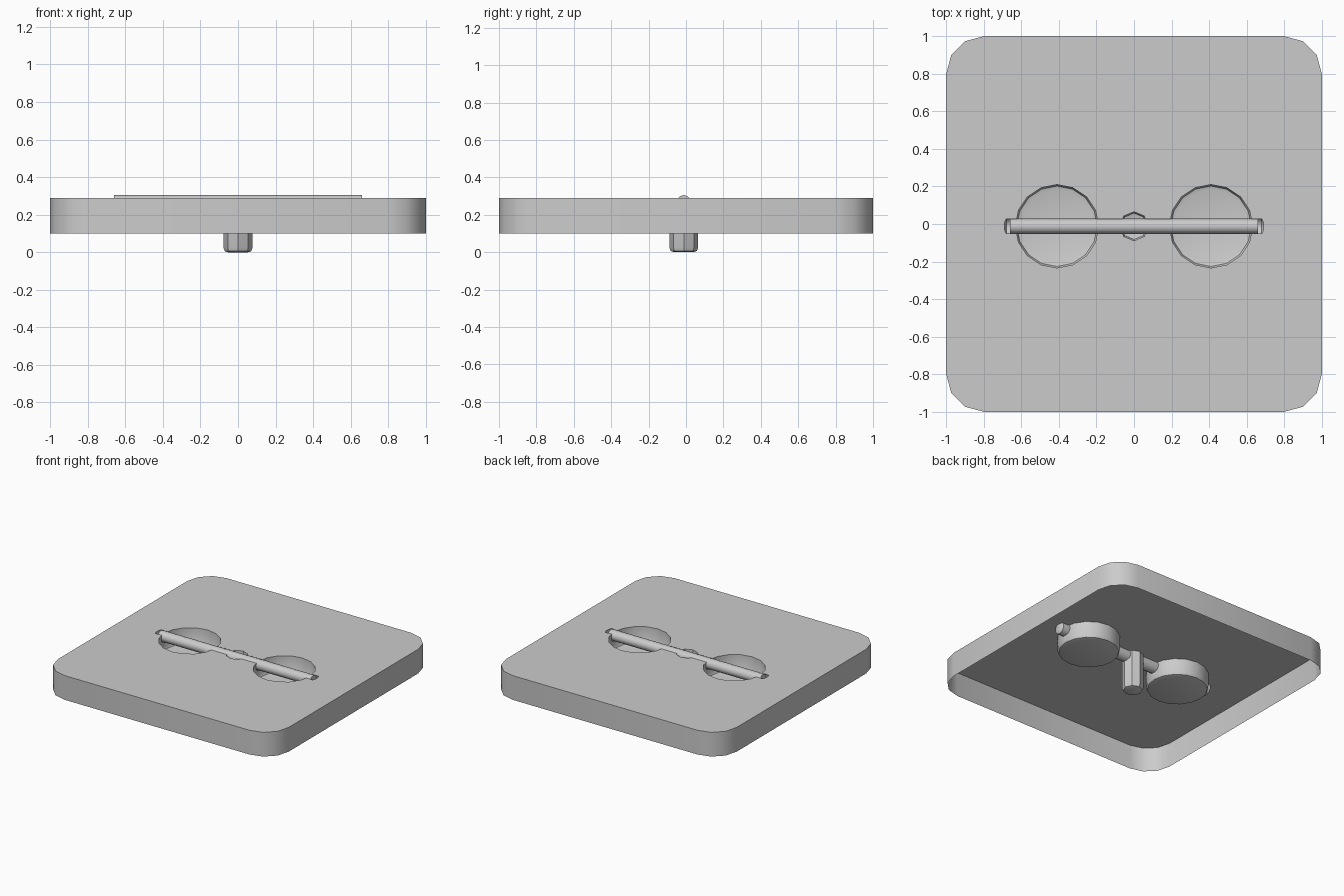
import bpy, bmesh, math
from mathutils import Matrix

if "Cube" in bpy.data.objects:
    bpy.data.objects.remove(bpy.data.objects["Cube"])

CY = -0.012      # depth position of the handle assembly
TOP = 0.29       # plate surface
ROD_Z = 0.265


def make_object(name, bm):
    bmesh.ops.recalc_face_normals(bm, faces=bm.faces)
    mesh = bpy.data.meshes.new(name)
    bm.to_mesh(mesh)
    bm.free()
    ob = bpy.data.objects.new(name, mesh)
    bpy.context.collection.objects.link(ob)
    return ob


def turned(name, profile, sides, matrix, phase=0.0):
    """Closed turned solid from (radius, height) rings."""
    bm = bmesh.new()
    rings = []
    for r, z in profile:
        rings.append([bm.verts.new((r * math.cos(phase + 2 * math.pi * i / sides),
                                    r * math.sin(phase + 2 * math.pi * i / sides), z))
                      for i in range(sides)])
    for a, b in zip(rings, rings[1:]):
        for i in range(sides):
            j = (i + 1) % sides
            bm.faces.new((a[i], a[j], b[j], b[i]))
    bm.faces.new(rings[0])
    bm.faces.new(rings[-1])
    bm.transform(matrix)
    return make_object(name, bm)


def smooth(ob, angle):
    bpy.ops.object.select_all(action='DESELECT')
    ob.select_set(True)
    bpy.context.view_layer.objects.active = ob
    bpy.ops.object.shade_smooth_by_angle(angle=math.radians(angle))


# Deep rounded block, later trimmed to a thin open cover
bm = bmesh.new()
outline = []
for k in range(4):
    sx, sy = ((1, 1), (-1, 1), (-1, -1), (1, -1))[k]
    for s in range(4):
        a = math.radians(90 * k + 30 * s)
        outline.append((sx * 0.8 + 0.2 * math.cos(a), sy * 0.8 + 0.2 * math.sin(a)))
base = bm.faces.new([bm.verts.new((x, y, -1)) for x, y in outline])
ext = bmesh.ops.extrude_face_region(bm, geom=[base], use_keep_orig=True)
bmesh.ops.translate(bm, vec=(0, 0, 1 + TOP),
                    verts=[g for g in ext['geom'] if isinstance(g, bmesh.types.BMVert)])
cover = make_object("cover_plate", bm)

# Cutters: two finger cups, central bolt well, rod channel
along_x = Matrix.Translation((0, CY, ROD_Z)) @ Matrix.Rotation(math.pi / 2, 4, 'Y')
cutters = [turned("cup_cutter", [(0.195, 0.16), (0.214, 0.166), (0.222, 0.182), (0.222, 0.4)],
                  16, Matrix.Translation((x, CY, 0))) for x in (-0.41, 0.41)]
cutters.append(turned("well_cutter", [(0.052, 0.0), (0.07, 0.006), (0.077, 0.024), (0.077, 0.4)],
                      8, Matrix.Translation((0, CY, 0))))
cutters.append(turned("channel_cutter", [(0.03, -0.69), (0.047, -0.68), (0.047, 0.68), (0.03, 0.69)],
                      12, along_x, math.pi / 12))
for c in cutters:
    mod = cover.modifiers.new(c.name, 'BOOLEAN')
    mod.operation = 'DIFFERENCE'
    mod.solver = 'EXACT'
    mod.object = c
bpy.context.view_layer.update()
result = bpy.data.meshes.new_from_object(cover.evaluated_get(bpy.context.evaluated_depsgraph_get()))
cover.modifiers.clear()
cover.data = result
for c in cutters:
    bpy.data.objects.remove(c)

# Open the underside and shorten the skirt
bm = bmesh.new()
bm.from_mesh(cover.data)
bmesh.ops.delete(bm, context='FACES_ONLY',
                 geom=[f for f in bm.faces if all(v.co.z < -0.5 for v in f.verts)])
for v in bm.verts:
    if v.co.z < -0.5:
        v.co.z = 0.10
bm.to_mesh(cover.data)
bm.free()
smooth(cover, 35)

# Lifting rod lying in the channel
rod = turned("lifting_rod", [(0.04, -0.66), (0.04, 0.66)], 12, along_x)
smooth(rod, 35)
